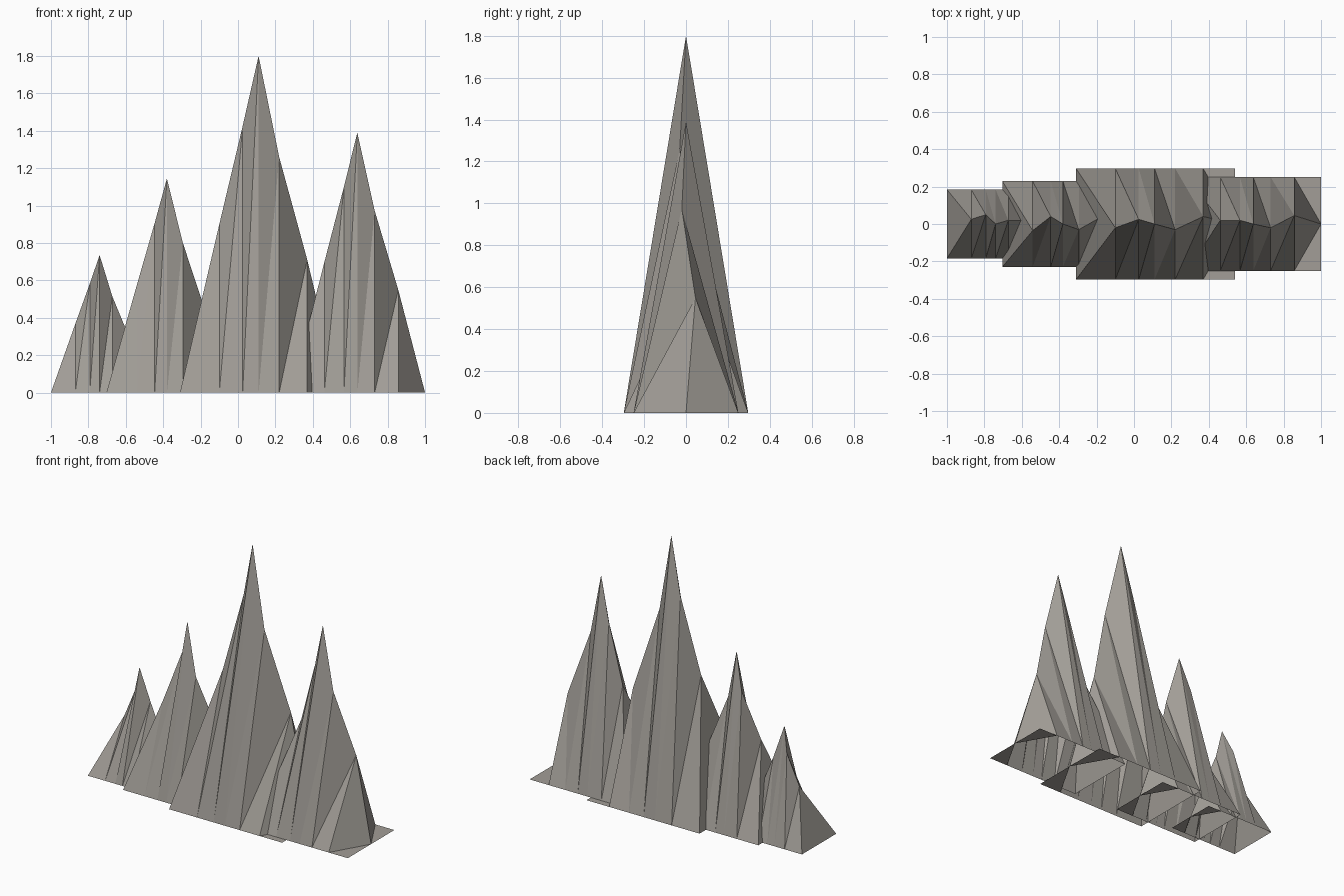
import bpy
import bmesh

default = bpy.data.objects.get("Cube")
if default:
    bpy.data.objects.remove(default, do_unlink=True)

# Rock colour
rock = bpy.data.materials.new("warm grey rock")
rock.use_nodes = True
COLOUR = (0.36, 0.34, 0.31, 1.0)
rock.diffuse_color = COLOUR
rock.node_tree.nodes["Principled BSDF"].inputs["Base Color"].default_value = COLOUR

# Shared ridge silhouette of a full-size peak: (offset from summit, height fraction)
RIDGE = [(-0.42, 0), (-0.21, 0.5), (-0.085, 0.792), (0, 1),
         (0.11, 0.7), (0.26, 0.395), (0.43, 0)]
HALF_DEPTH = 0.297


def mountain(name, summit_x, height, scale, sway):
    """Folded, open-bottomed sheet: flat front and back edges, jagged ridge."""
    bm = bmesh.new()
    columns = []
    for (dx, h), y in zip(RIDGE, [0, *sway, 0]):
        x = summit_x + dx * scale
        columns.append([bm.verts.new(co) for co in (
            (x, -HALF_DEPTH * scale, 0),
            (x, y, h * height),
            (x, HALF_DEPTH * scale, 0))])
    # Every slope panel is split from its foot to the next ridge point
    for (f0, r0, b0), (f1, r1, b1) in zip(columns, columns[1:]):
        for tri in ((f0, f1, r1), (f0, r1, r0), (r0, r1, b0), (b0, r1, b1)):
            bm.faces.new(tri)
    mesh = bpy.data.meshes.new(name)
    bm.to_mesh(mesh)
    bm.free()
    mesh.materials.append(rock)
    obj = bpy.data.objects.new(name, mesh)
    bpy.context.collection.objects.link(obj)


# Peaks: summit x, height, footprint scale, ridge sway
mountain("main_peak", 0.11, 1.8, 1.0, (-0.02, 0.025, 0, -0.03, 0.04))
mountain("left_peak", 0.638, 1.39, 0.842, (0.02, 0.02, 0, -0.02, 0.045))
mountain("right_inner_peak", -0.38, 1.145, 0.77, (-0.035, 0.04, 0, -0.03, 0.035))
mountain("right_outer_peak", -0.74, 0.735, 0.619, (0.025, 0.05, 0, 0.02, 0.02))
